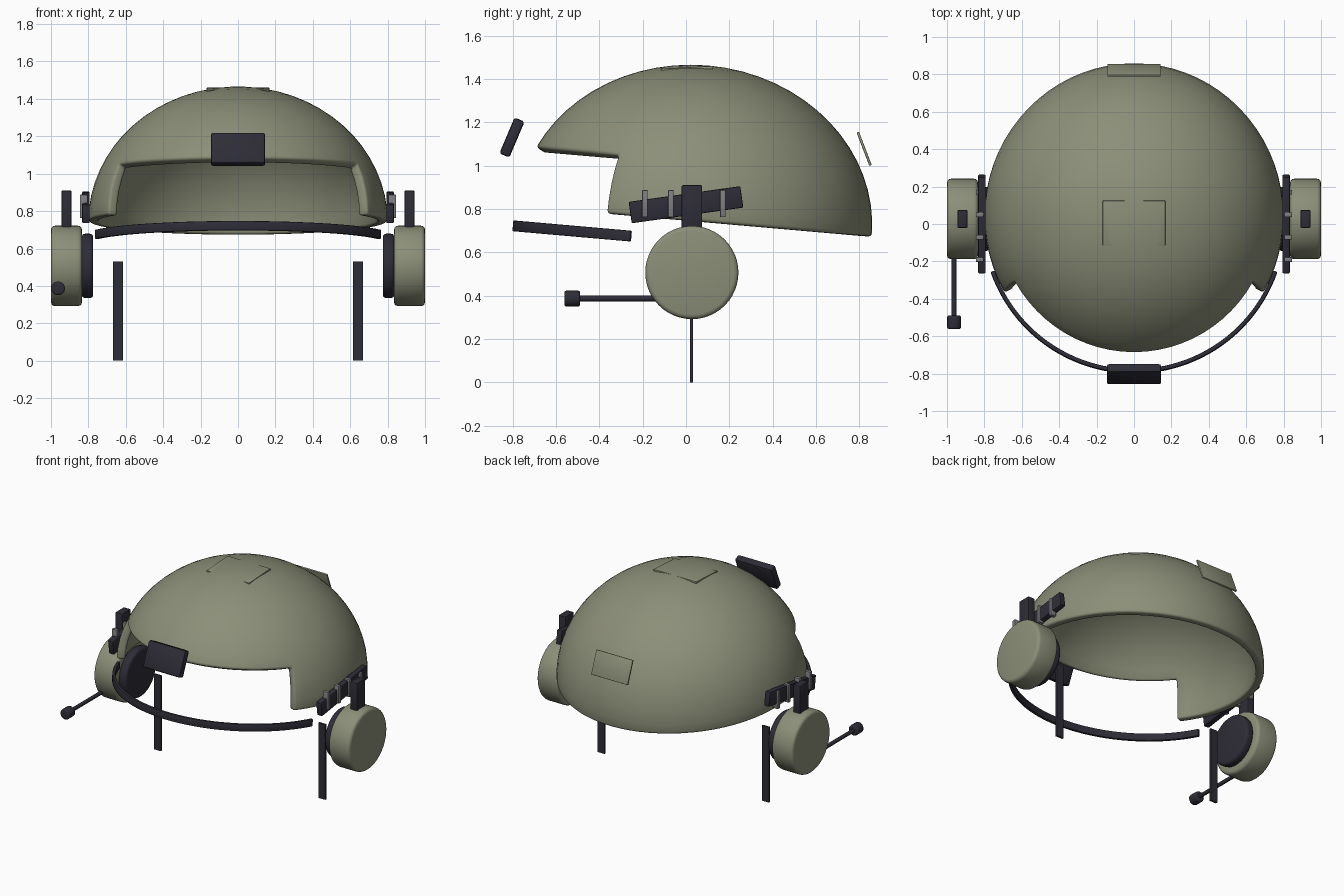
import bpy, bmesh, math
from mathutils import Matrix, Vector

if "Cube" in bpy.data.objects:
    bpy.data.objects.remove(bpy.data.objects["Cube"], do_unlink=True)


def material(name, rgb):
    m = bpy.data.materials.new(name)
    m.use_nodes = True
    m.diffuse_color = (*rgb, 1)
    m.node_tree.nodes["Principled BSDF"].inputs["Base Color"].default_value = (*rgb, 1)
    return m


OLIVE = material("olive", (0.262, 0.275, 0.19))
DARK = material("dark_plastic", (0.027, 0.026, 0.038))
GREY = material("grey_metal", (0.21, 0.21, 0.22))


def activate(ob):
    bpy.ops.object.select_all(action="DESELECT")
    ob.select_set(True)
    bpy.context.view_layer.objects.active = ob


def finish(name, bm, mat, bevel=0, loc=(0, 0, 0), tilt=0, segments=3):
    """Round the sharp edges, then make a smooth-shaded object tilted about x."""
    bmesh.ops.recalc_face_normals(bm, faces=bm.faces[:])
    if bevel:
        sharp = [e for e in bm.edges if len(e.link_faces) == 2
                 and e.calc_face_angle() > math.radians(40)]
        bmesh.ops.bevel(bm, geom=sharp, offset=bevel, segments=segments,
                        profile=0.5, affect="EDGES")
    me = bpy.data.meshes.new(name)
    bm.to_mesh(me)
    bm.free()
    me.materials.append(mat)
    ob = bpy.data.objects.new(name, me)
    bpy.context.collection.objects.link(ob)
    ob.location = loc
    ob.rotation_euler.x = math.radians(tilt)
    activate(ob)
    bpy.ops.object.shade_smooth_by_angle(angle=math.radians(35))
    return ob


def box(name, mat, loc, size, bevel=0, tilt=0):
    bm = bmesh.new()
    bmesh.ops.create_cube(bm, size=1)
    bmesh.ops.scale(bm, vec=size, verts=bm.verts)
    return finish(name, bm, mat, bevel, loc, tilt, 2)


def cylinder(name, mat, loc, radius, depth, axis, bevel=0, sides=48):
    bm = bmesh.new()
    bmesh.ops.create_cone(bm, cap_ends=True, segments=sides, radius1=radius,
                          radius2=radius, depth=depth)
    bmesh.ops.rotate(bm, verts=bm.verts, matrix=Matrix.Rotation(math.pi / 2, 3, axis))
    return finish(name, bm, mat, bevel, loc)


# Helmet shell: half ellipsoid with the face opening removed, then thickened
bm = bmesh.new()
bmesh.ops.create_uvsphere(bm, u_segments=72, v_segments=32, radius=1)
brow = math.sin(math.radians(22.5))
side = math.tan(math.radians(30))
cut = []
for f in bm.faces:
    c = f.calc_center_median()
    if c.z < 0 or (c.z < brow and c.y < -side * abs(c.x)):
        cut.append(f)
bmesh.ops.delete(bm, geom=cut, context="FACES")
bmesh.ops.scale(bm, vec=(0.8, 0.82, 0.72), verts=bm.verts)
shell = finish("helmet_shell", bm, OLIVE, loc=(0, 0.04, 0.745), tilt=-5)
solid = shell.modifiers.new("thickness", "SOLIDIFY")
solid.thickness = 0.055
solid.offset = -1
solid.use_even_offset = True
rim = shell.modifiers.new("rim", "BEVEL")
rim.width = 0.015
rim.segments = 3
rim.limit_method = "ANGLE"
rim.angle_limit = math.radians(40)
for m in ("thickness", "rim"):
    bpy.ops.object.modifier_apply(modifier=m)
bpy.ops.object.shade_smooth_by_angle(angle=math.radians(35))

# Patches and front mount
box("top_patch", OLIVE, (0, 0.005, 1.447), (0.335, 0.24, 0.014), 0.003, 3)
box("back_patch", OLIVE, (0, 0.822, 1.078), (0.285, 0.012, 0.165), 0.003, 21)
box("front_mount", DARK, (0, -0.803, 1.13), (0.29, 0.05, 0.18), 0.012, -23)

# Front band: rectangular section swept around the brow
bm = bmesh.new()
start = math.radians(-160.7)
section = [bm.verts.new((r * math.cos(start), r * math.sin(start), z))
           for r, z in ((0.79, -0.025), (0.812, -0.025), (0.812, 0.025), (0.79, 0.025))]
edges = [bm.edges.new((section[i], section[(i + 1) % 4])) for i in range(4)]
bmesh.ops.spin(bm, geom=section + edges, cent=(0, 0, 0), axis=(0, 0, 1),
               angle=math.radians(141.4), steps=48)
bmesh.ops.holes_fill(bm, edges=[e for e in bm.edges if e.is_boundary], sides=4)
finish("front_band", bm, DARK, 0.005, (0, 0.01, 0.652), -5, 2)

# Side parts, the same on both sides
for s, word in ((1, "left"), (-1, "right")):
    box(word + "_rail", DARK, (s * 0.813, 0, 0.82), (0.04, 0.52, 0.1), 0.006, 8)
    for i in range(4):
        box(f"{word}_rail_clip_{i + 1}", GREY, (s * 0.825, -0.19 + 0.12 * i, 0.825),
            (0.04, 0.025, 0.125), 0.003)
    box(word + "_ear_arm", DARK, (s * 0.917, 0.027, 0.8), (0.054, 0.095, 0.22), 0.006)
    cylinder(word + "_ear_cup", OLIVE, (s * 0.917, 0.027, 0.507), 0.215, 0.166, "Y", 0.022)
    cylinder(word + "_ear_pad", DARK, (s * 0.805, 0.027, 0.507), 0.172, 0.062, "Y", 0.018)
    box(word + "_chin_strap", DARK, (s * 0.642, 0.025, 0.265), (0.054, 0.014, 0.53))

# Microphone on the right cup
cylinder("mic_boom", DARK, (-0.962, -0.28, 0.387), 0.013, 0.46, "X", sides=16)
cylinder("mic_tip", DARK, (-0.962, -0.525, 0.387), 0.037, 0.072, "X", 0.01, 16)
